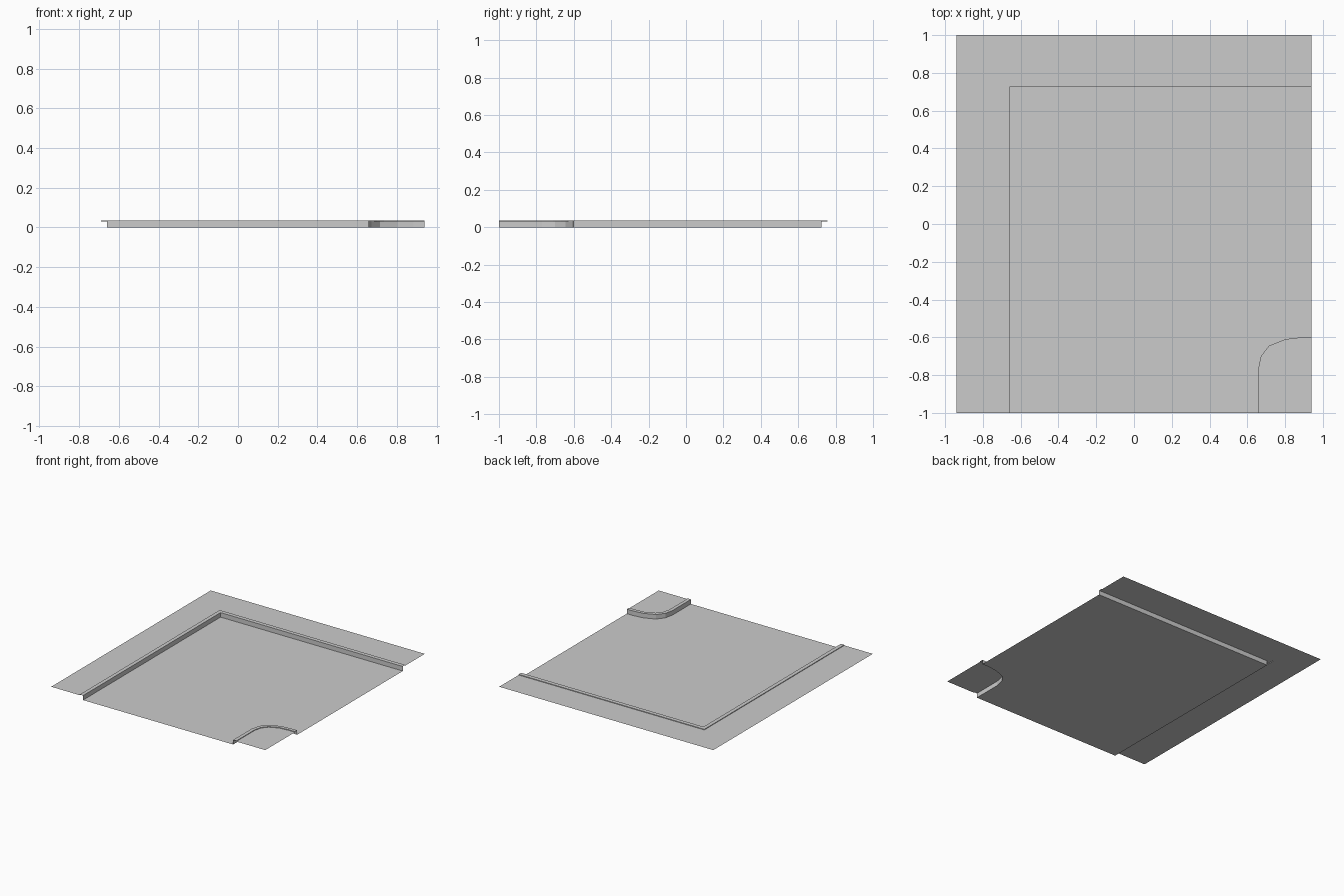
import bpy, bmesh

if "Cube" in bpy.data.objects:
    bpy.data.objects.remove(bpy.data.objects["Cube"])

X, Y = 0.94, 1.0                 # half extents of the tile
ROAD, WALK, TOP = 0.0, 0.031, 0.036


def make(name, verts, faces):
    mesh = bpy.data.meshes.new(name)
    mesh.from_pydata(verts, [], faces)
    mesh.update()
    obj = bpy.data.objects.new(name, mesh)
    bpy.context.collection.objects.link(obj)
    return obj


def sheet(name, outline, z):
    """Flat single-sided surface facing up (outline counter-clockwise)."""
    obj = make(name, [(x, y, z) for x, y in outline], [range(len(outline))])
    bm = bmesh.new()
    bm.from_mesh(obj.data)
    bmesh.ops.triangulate(bm, faces=bm.faces[:], ngon_method='EAR_CLIP')
    bm.to_mesh(obj.data)
    bm.free()


def curb(name, road_edge, walk_edge, flip):
    """Road-side wall, flat top and small lip down to the pavement."""
    rows = [(road_edge, ROAD), (road_edge, TOP), (walk_edge, TOP), (walk_edge, WALK)]
    n = len(road_edge)
    verts = [(x, y, z) for pts, z in rows for x, y in pts]
    faces = []
    for r in range(3):
        for i in range(n - 1):
            f = [r * n + i, r * n + i + 1, (r + 1) * n + i + 1, (r + 1) * n + i]
            faces.append(f[::-1] if flip else f)
    make(name, verts, faces)


# Edge lines: long outer kerb (L shape) and rounded inner corner kerb
outer_road = [(-0.66, -Y), (-0.66, 0.724), (X, 0.724)]
outer_walk = [(-0.69, -Y), (-0.69, 0.756), (X, 0.756)]
inner_road = [(0.657, -Y), (0.657, -0.77), (0.672, -0.70), (0.714, -0.645),
              (0.80, -0.61), (0.884, -0.60), (X, -0.60)]
inner_walk = [(0.685, -Y), (0.685, -0.77), (0.70, -0.71), (0.735, -0.667),
              (0.806, -0.635), (0.884, -0.628), (X, -0.628)]

# Road surface
sheet("road", inner_road + outer_road[::-1], ROAD)

# Pavements
sheet("outer_pavement", [(-X, -Y)] + outer_walk + [(X, Y), (-X, Y)], WALK)
sheet("corner_pavement", [(X, -Y)] + inner_walk[::-1], WALK)

# Kerbs
curb("outer_kerb", outer_road, outer_walk, True)
curb("corner_kerb", inner_road, inner_walk, False)

# Keep the flat sheets facing upward
for obj in bpy.data.objects:
    bm = bmesh.new()
    bm.from_mesh(obj.data)
    bm.normal_update()
    if sum(f.normal.z * f.calc_area() for f in bm.faces) < 0:
        bmesh.ops.reverse_faces(bm, faces=bm.faces[:])
    bm.to_mesh(obj.data)
    bm.free()
